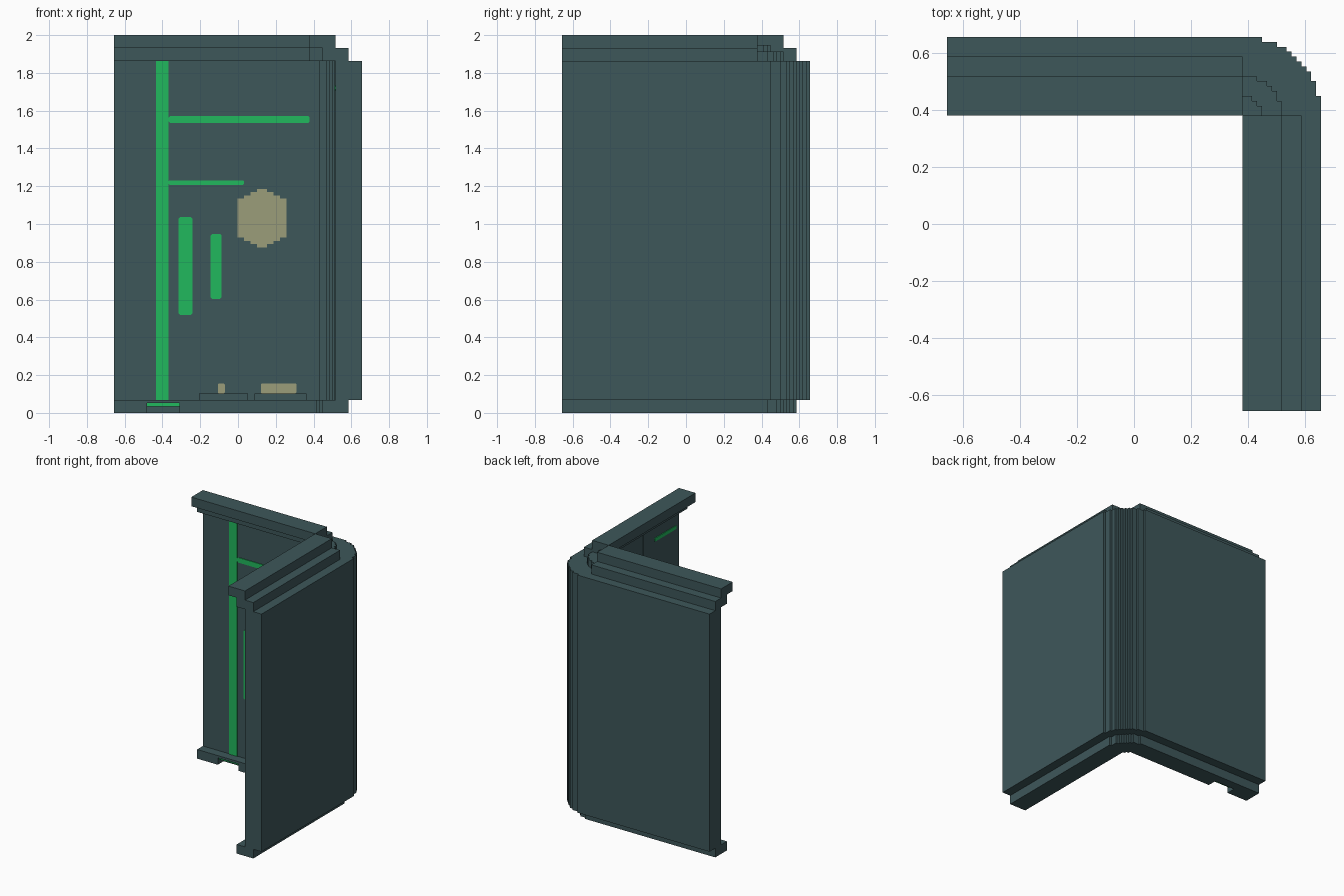
import bpy, bmesh, math
from mathutils import Vector

cube = bpy.data.objects.get("Cube")
if cube:
    bpy.data.objects.remove(cube, do_unlink=True)

V = 2 / 116     # grid unit
C = 22          # corner pivot (x and y), in units
END = -38       # free end of each wall
WALL = 30       # inner face of both walls


def material(name, rgb):
    m = bpy.data.materials.new(name)
    m.use_nodes = True
    m.diffuse_color = (*rgb, 1)
    m.node_tree.nodes["Principled BSDF"].inputs["Base Color"].default_value = (*rgb, 1)
    return m


SLATE = material("slate", (0.048, 0.095, 0.102))
GREEN = material("bright green", (0.015, 0.479, 0.109))
TAN = material("tan", (0.328, 0.337, 0.195))


def prism(name, pts, lo, hi, mat, place=lambda u, v, w: (u, v, w)):
    """Extrude a 2D outline from lo to hi; place maps outline axes to x, y, z."""
    bm = bmesh.new()
    rings = [[bm.verts.new(Vector(place(u, v, w)) * V) for u, v in pts] for w in (lo, hi)]
    bm.faces.new(rings[0][::-1])
    bm.faces.new(rings[1])
    n = len(pts)
    for i in range(n):
        j = (i + 1) % n
        bm.faces.new((rings[0][i], rings[0][j], rings[1][j], rings[1][i]))
    bmesh.ops.recalc_face_normals(bm, faces=bm.faces)
    me = bpy.data.meshes.new(name)
    bm.to_mesh(me)
    bm.free()
    me.materials.append(mat)
    ob = bpy.data.objects.new(name, me)
    bpy.context.collection.objects.link(ob)
    return ob


def rect(a, b, c, d):
    return [(a, c), (b, c), (b, d), (a, d)]


def box(name, x, y, z, mat):
    return prism(name, rect(*x, *y), *z, mat)


def stair_arc(r):
    """Stepped quarter circle about the corner pivot, from +y round to +x."""
    pts = []
    for i in range(r):
        h = round(math.sqrt(r * r - (i + 0.5) ** 2))
        pts += [(C + i, C + h), (C + i + 1, C + h)]
    pts.append((C + r, C))
    clean = []
    for p in pts:
        # merge level runs and drop repeats
        if clean and p == clean[-1]:
            continue
        if len(clean) > 1 and clean[-1][1] == clean[-2][1] == p[1]:
            clean.pop()
        clean.append(p)
    return clean


def wall_layer(name, inner, outer, lo, hi, notch=()):
    pts = [(END, C + outer)] + stair_arc(outer) + [(C + outer, END), (C + inner, END)]
    pts += stair_arc(inner)[::-1] + list(notch) + [(END, C + inner)]
    return prism(name, pts, lo, hi, SLATE)


# Base, with a recessed slot near the free end of the back wall
wall_layer("base_lower", 4, 12, 0, 3, [(-18, 26), (-18, 30), (-28, 30), (-28, 26)])
wall_layer("base_upper", 4, 12, 3, 4)
box("base_slot_light", (-28, -18), (27, 30), (2, 3), GREEN)

# Main L-shaped wall with rounded corner
wall_layer("wall_panels", 8, 16, 4, 108)

# Stepped cornice on each wall, with a low cap over the corner
for label, inner, outer, lo, hi in (("lower", 4, 12, 108, 112), ("upper", 0, 8, 112, 116)):
    box("back_cornice_" + label, (END, C), (C + inner, C + outer), (lo, hi), SLATE)
    box("side_cornice_" + label, (C + inner, C + outer), (END, C), (lo, hi), SLATE)
for r, lo, hi in ((8, 108, 111), (4, 111, 113)):
    prism("corner_cap", [(C, C)] + stair_arc(r), lo, hi, SLATE)


def on_back(u, v, w):
    return (u, WALL - w, v)


def on_side(u, v, w):
    return (WALL - w, u, v)


def bar(name, x, z, mat=GREEN, place=on_back, cut=0.5, depth=0.3):
    """Thin plate with clipped corners on an inner wall face."""
    (a, b), (c, d) = x, z
    pts = rect(a, b, c, d)
    if cut:
        k = cut
        pts = [(a + k, c), (b - k, c), (b, c + k), (b, d - k),
               (b - k, d), (a + k, d), (a, d - k), (a, c + k)]
    return prism(name, pts, -0.1, depth, mat, place)


# Light strips on the back wall
bar("tall_light", (-25.2, -21.3), (4, 108), cut=0)
bar("upper_cross_light", (-21.3, 22), (89, 91.2))
bar("lower_cross_light", (-21.3, 1.8), (70, 71.4), cut=0.3)
bar("long_slot_light", (-18.2, -14), (30, 60.2))
bar("short_slot_light", (-8.4, -5), (35, 55))


def hexagon(name, cx, cz, half, tall, depth, mat):
    """Stepped hexagonal plate, pointing up."""
    n = int(2 * half)
    top = []
    for i in range(n):
        dx = i + 0.5 - half
        h = round((tall - abs(dx) * 0.45) * 1.0) + 0.0
        top += [(cx - half + i, h), (cx - half + i + 1, h)]
    top = [p for i, p in enumerate(top) if i == 0 or p != top[i - 1]]
    pts = [(x, cz + h) for x, h in top] + [(x, cz - h) for x, h in top[::-1]]
    return prism(name, pts, -0.1, depth, mat, on_back)


# Hexagonal panels
hexagon("upper_hex_frame", 7.4, 59.8, 8.5, 9.8, 0.15, SLATE)
hexagon("upper_hex_panel", 7.4, 59.8, 7.5, 9, 0.35, TAN)
hexagon("lower_hex_frame", 0.3, 23, 8.5, 9.8, 0.15, SLATE)
hexagon("lower_hex_panel", 0.3, 23, 7, 9, 0.35, SLATE)

# Skirting and small blocks at the foot of the back wall
box("skirting_left", (-12, 3), (27, 30), (4, 6), SLATE)
box("skirting_right", (5, 21), (27, 30), (4, 6), SLATE)
bar("small_dark_plate", (-10.2, -7.4), (6, 9), SLATE, cut=0)
bar("small_tan_plate", (-6.2, -4), (6, 9), TAN, cut=0.3)
bar("wide_tan_plate", (7, 18), (6, 9), TAN, cut=0.3)

# Side wall inner details
bar("side_ridge", (-20, -13), (4, 108), SLATE, on_side, cut=0)
bar("side_cross_light", (-36, -21), (99, 100.5), GREEN, on_side, cut=0.3)
